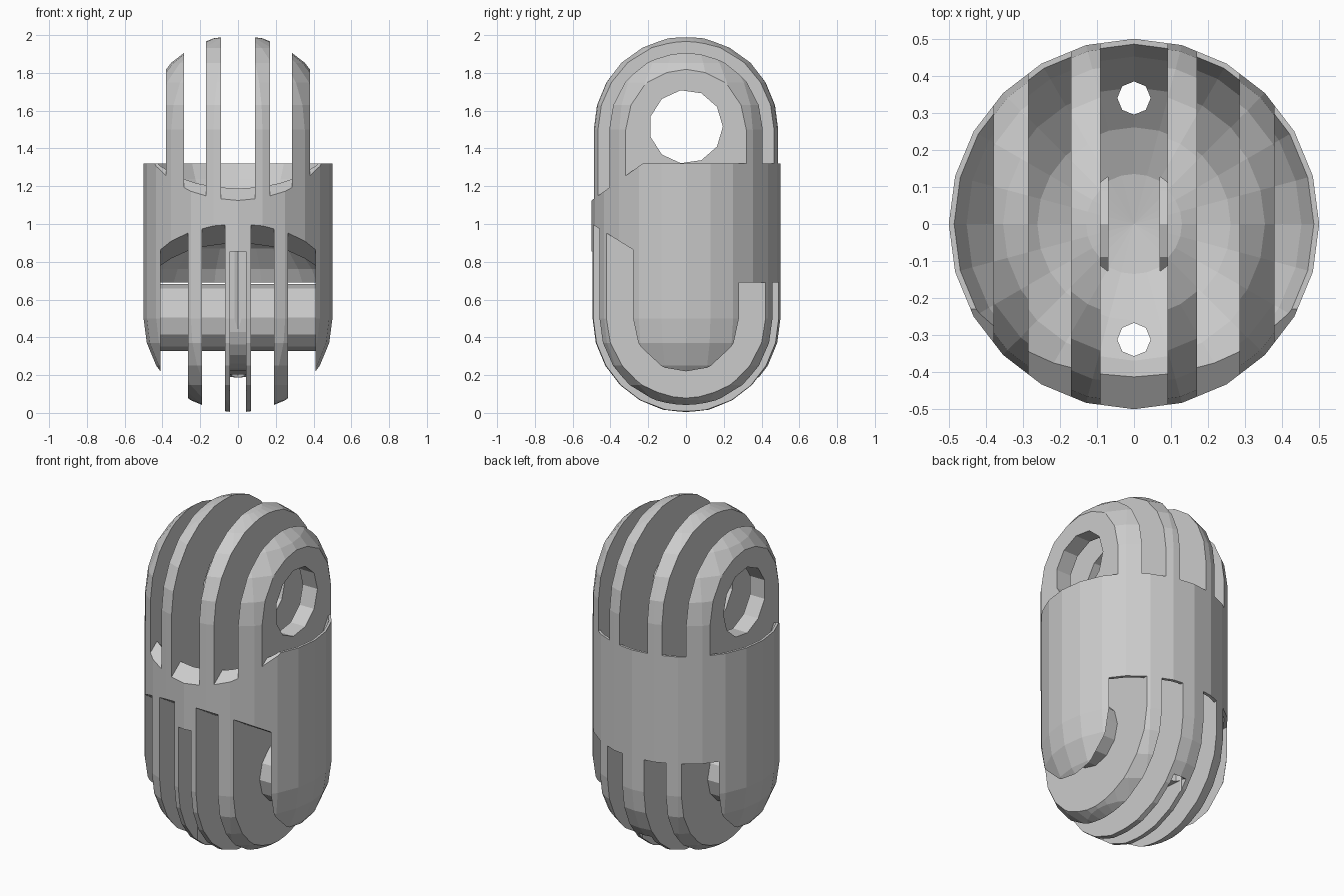
import bpy, bmesh
from math import cos, sin, pi, radians
from mathutils import Matrix, Vector

if "Cube" in bpy.data.objects:
    bpy.data.objects.remove(bpy.data.objects["Cube"])


def obj_from(bm, name):
    bmesh.ops.recalc_face_normals(bm, faces=bm.faces)
    me = bpy.data.meshes.new(name)
    bm.to_mesh(me)
    bm.free()
    ob = bpy.data.objects.new(name, me)
    bpy.context.collection.objects.link(ob)
    return ob


def boolean(target, tool, op):
    """Apply a boolean to target and throw the tool away."""
    m = target.modifiers.new("bool", 'BOOLEAN')
    m.object, m.operation, m.solver = tool, op, 'EXACT'
    bpy.context.view_layer.update()
    ev = target.evaluated_get(bpy.context.evaluated_depsgraph_get())
    me = bpy.data.meshes.new_from_object(ev)
    target.modifiers.clear()
    target.data = me
    bpy.data.objects.remove(tool)


def prism(name, profile, x0, x1):
    """Extrude a (y, z) profile along x."""
    bm = bmesh.new()
    f = bm.faces.new([bm.verts.new((x0, y, z)) for y, z in profile])
    ext = bmesh.ops.extrude_face_region(bm, geom=[f])
    moved = [g for g in ext['geom'] if isinstance(g, bmesh.types.BMVert)]
    bmesh.ops.translate(bm, verts=moved, vec=(x1 - x0, 0, 0))
    return obj_from(bm, name)


def slabs(name, ranges):
    """Several boxes side by side along x, one per slot."""
    bm = bmesh.new()
    for a, b in ranges:
        mat = Matrix.Translation(((a + b) / 2, 0, 1)) @ Matrix.Diagonal((b - a, 1.6, 3, 1))
        bmesh.ops.create_cube(bm, size=1, matrix=mat)
    return obj_from(bm, name)


def ball(name, r, z):
    bm = bmesh.new()
    bmesh.ops.create_uvsphere(bm, u_segments=24, v_segments=12, radius=r,
                              matrix=Matrix.Translation((0, 0, z)))
    return obj_from(bm, name)


def cylinder(name, r, sides, length, loc, along_x):
    rot = Matrix.Rotation(pi / 2, 4, 'Y') if along_x else Matrix()
    bm = bmesh.new()
    bmesh.ops.create_cone(bm, cap_ends=True, segments=sides, radius1=r, radius2=r,
                          depth=length, matrix=Matrix.Translation(loc) @ rot)
    return obj_from(bm, name)


def mirrored(ranges):
    return ranges + [(-b, -a) for a, b in ranges]


# Capsule body: hull of two half balls
bm = bmesh.new()
seg = 24
for zc, s in ((1.5, 1), (0.5, -1)):
    bm.verts.new((0, 0, zc + s * 0.5))
    for i in range(6):
        lat = i * pi / 12
        for k in range(seg):
            a = 2 * pi * k / seg
            bm.verts.new((0.5 * cos(lat) * cos(a), 0.5 * cos(lat) * sin(a), zc + s * 0.5 * sin(lat)))
bmesh.ops.convex_hull(bm, input=bm.verts)
bmesh.ops.dissolve_limit(bm, angle_limit=radians(0.5), verts=bm.verts, edges=bm.edges)
body = obj_from(bm, "knuckle_link")

# Upper slots: open space above a sloped shoulder plus a ball-shaped bowl
upper = prism("upper_void", [(0.7, 1.32), (0.7, 2.2), (-0.7, 2.2), (-0.7, 0.98), (-0.23, 1.32)], -0.7, 0.7)
boolean(upper, ball("upper_bowl", 0.522, 1.5), 'UNION')
boolean(upper, slabs("upper_slabs", [(-0.09, 0.09)] + mirrored([(0.17, 0.285), (0.38, 0.6)])), 'INTERSECT')
boolean(body, upper, 'DIFFERENCE')

# Lower slots: the matching space for the next link's fingers
lower = prism("lower_void", [(0.7, 0.69), (0.7, -0.2), (-0.7, -0.2), (-0.7, 1.125), (0, 0.69)], -0.7, 0.7)
boolean(lower, ball("lower_bowl", 0.522, 0.5), 'UNION')
boolean(lower, slabs("lower_slabs", mirrored([(0.07, 0.19), (0.265, 0.41)])), 'INTERSECT')
boolean(body, lower, 'DIFFERENCE')

# Pivot hole through the upper fingers
boolean(body, cylinder("pivot_hole", 0.195, 11, 1.2, (0, 0, 1.515), True), 'DIFFERENCE')

# Axle between the lower side cheeks
boolean(body, cylinder("axle", 0.178, 12, 0.86, (0, 0, 0.505), True), 'UNION')

# Cord groove around the front and bottom of the middle finger
arc = [(-0.275 * sin(a), 0.5 - 0.275 * cos(a)) for a in (i * pi / 12 for i in range(7))]
groove = [(0.42, 0.17), (0.36, 0.2)] + arc + [(-0.275, 0.87), (-0.7, 0.84), (-0.7, -0.2), (0.42, -0.2)]
boolean(body, prism("groove", groove, -0.042, 0.042), 'DIFFERENCE')

# Vertical cord channels
for y in (-0.312, 0.34):
    boolean(body, cylinder("channel", 0.045, 8, 2.4, (0, y, 1.0), False), 'DIFFERENCE')
